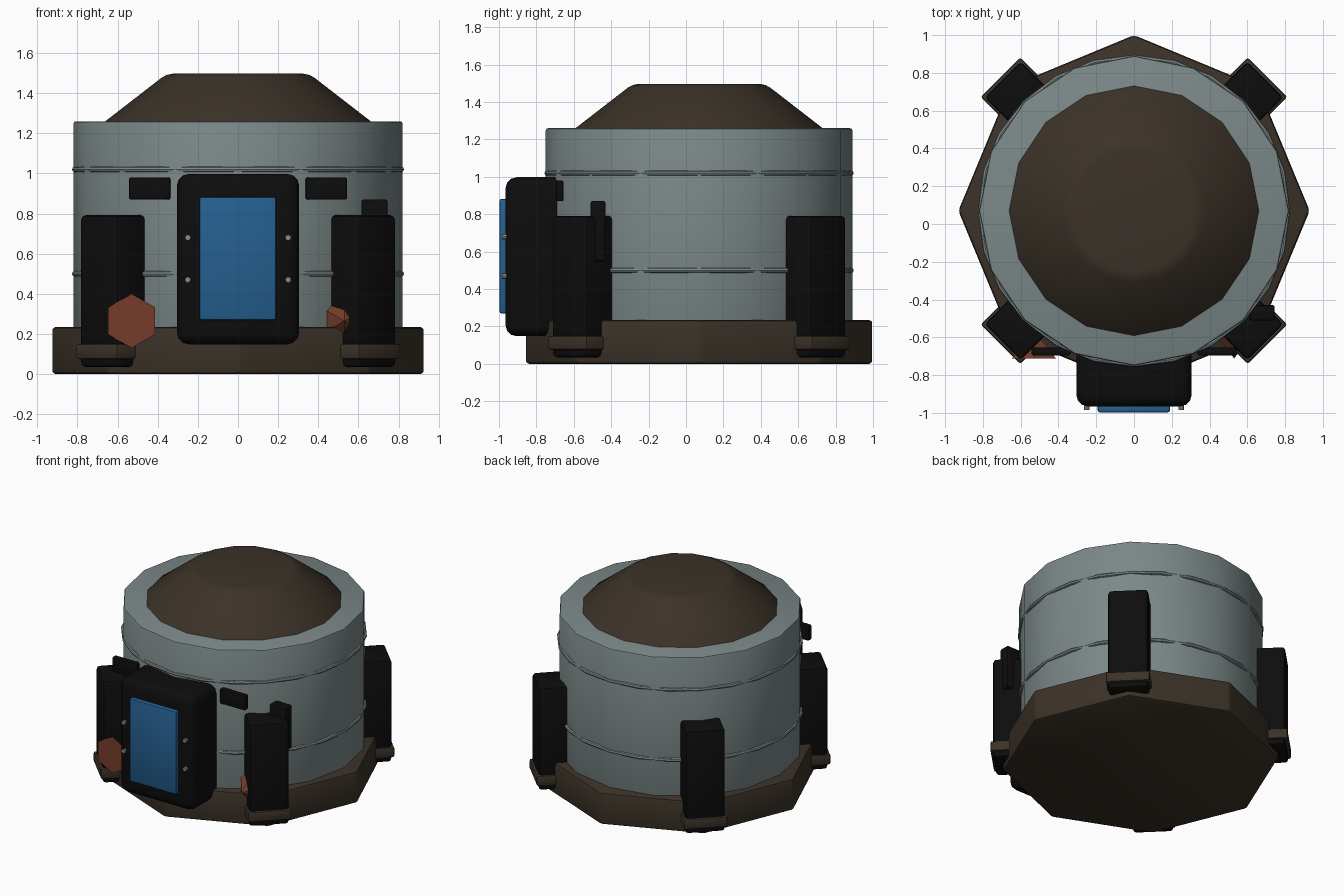
import bpy, math

if "Cube" in bpy.data.objects:
    bpy.data.objects.remove(bpy.data.objects["Cube"])

CY = 0.07  # centre of the round hull in y


def material(name, rgb):
    m = bpy.data.materials.new(name)
    m.diffuse_color = (*rgb, 1)
    m.use_nodes = True
    m.node_tree.nodes["Principled BSDF"].inputs["Base Color"].default_value = m.diffuse_color
    return m


GREY = material("hull grey", (0.20, 0.245, 0.245))
BROWN = material("dark brown", (0.044, 0.032, 0.021))
BLACK = material("black", (0.004, 0.004, 0.004))
BLUE = material("screen blue", (0.018, 0.115, 0.28))
ORANGE = material("rust orange", (0.18, 0.046, 0.024))
STEEL = material("light steel", (0.25, 0.26, 0.26))


def finish(name, mat, bevel=0, segments=2):
    o = bpy.context.object
    o.name = name
    o.data.materials.append(mat)
    bpy.ops.object.transform_apply(location=False, rotation=True, scale=True)
    if bevel:
        b = o.modifiers.new("bevel", 'BEVEL')
        b.width, b.segments = bevel, segments
        b.limit_method, b.angle_limit = 'ANGLE', math.radians(30)
        bpy.ops.object.modifier_apply(modifier=b.name)
    bpy.ops.object.shade_smooth_by_angle(angle=math.radians(30))
    return o


def box(name, mat, lo, hi, bevel=0, segments=2):
    bpy.ops.mesh.primitive_cube_add(size=1, location=[(a + b) / 2 for a, b in zip(lo, hi)])
    bpy.context.object.scale = [b - a for a, b in zip(lo, hi)]
    return finish(name, mat, bevel, segments)


def radial_box(name, mat, angle, r0, r1, width, z0, z1, bevel):
    # box standing on the hull at a given angle
    r = (r0 + r1) / 2
    bpy.ops.mesh.primitive_cube_add(
        size=1, rotation=(0, 0, angle),
        location=(r * math.cos(angle), CY + r * math.sin(angle), (z0 + z1) / 2))
    bpy.context.object.scale = (r1 - r0, width, z1 - z0)
    return finish(name, mat, bevel)


def drum(name, mat, sides, r0, r1, z0, z1, bevel):
    bpy.ops.mesh.primitive_cone_add(vertices=sides, radius1=r0, radius2=r1, depth=z1 - z0,
                                    location=(0, CY, (z0 + z1) / 2))
    return finish(name, mat, bevel)


# round hull: octagonal base, sixteen-sided wall, conical roof
drum("base", BROWN, 8, 0.93, 0.93, 0.0, 0.235, 0.02)
drum("hull_wall", GREY, 16, 0.82, 0.82, 0.15, 1.26, 0.012)
drum("roof", BROWN, 16, 0.70, 0.355, 1.23, 1.497, 0.03)

# seam rings
for i, z in enumerate((0.50, 1.02)):
    bpy.ops.mesh.primitive_torus_add(major_segments=24, minor_segments=8, location=(0, CY, z),
                                     major_radius=0.813, minor_radius=0.014)
    finish(f"seam_ring_{i}", GREY)

# four corner legs with foot bands
for i in range(4):
    a = math.radians(45 + 90 * i)
    radial_box(f"leg_{i}", BLACK, a, 0.70, 0.983, 0.27, 0.035, 0.792, 0.022)
    radial_box(f"foot_band_{i}", BROWN, a, 0.72, 1.0, 0.295, 0.075, 0.15, 0.012)

# front door housing, screen and rivets
box("door_housing", BLACK, (-0.305, -0.965, 0.148), (0.305, -0.58, 0.998), 0.06, 3)
box("screen", BLUE, (-0.192, -0.997, 0.27), (0.19, -0.955, 0.882), 0.01)
for sx in (-1, 1):
    for z in (0.47, 0.68):
        bpy.ops.mesh.primitive_cylinder_add(vertices=8, radius=0.015, depth=0.025,
                                            location=(sx * 0.25, -0.972, z),
                                            rotation=(math.pi / 2, 0, 0))
        finish("rivet", STEEL)
    # small plates beside the door
    x = sx * 0.44
    box("side_plate", BLACK, (x - 0.103, -0.695, 0.87), (x + 0.103, -0.655, 0.98), 0.008)

# small box behind the right front leg
box("leg_box", BLACK, (0.615, -0.51, 0.55), (0.745, -0.43, 0.87), 0.01)

# six-sided cones: left shows its base, right shows its tip
for name, x, turn in (("left_cone", -0.53, 1), ("right_cone", 0.53, -1)):
    bpy.ops.mesh.primitive_cone_add(vertices=6, radius1=0.135, radius2=0, depth=0.15,
                                    location=(x, -0.637, 0.265),
                                    rotation=(-turn * math.pi / 2, 0, 0))
    finish(name, ORANGE)
